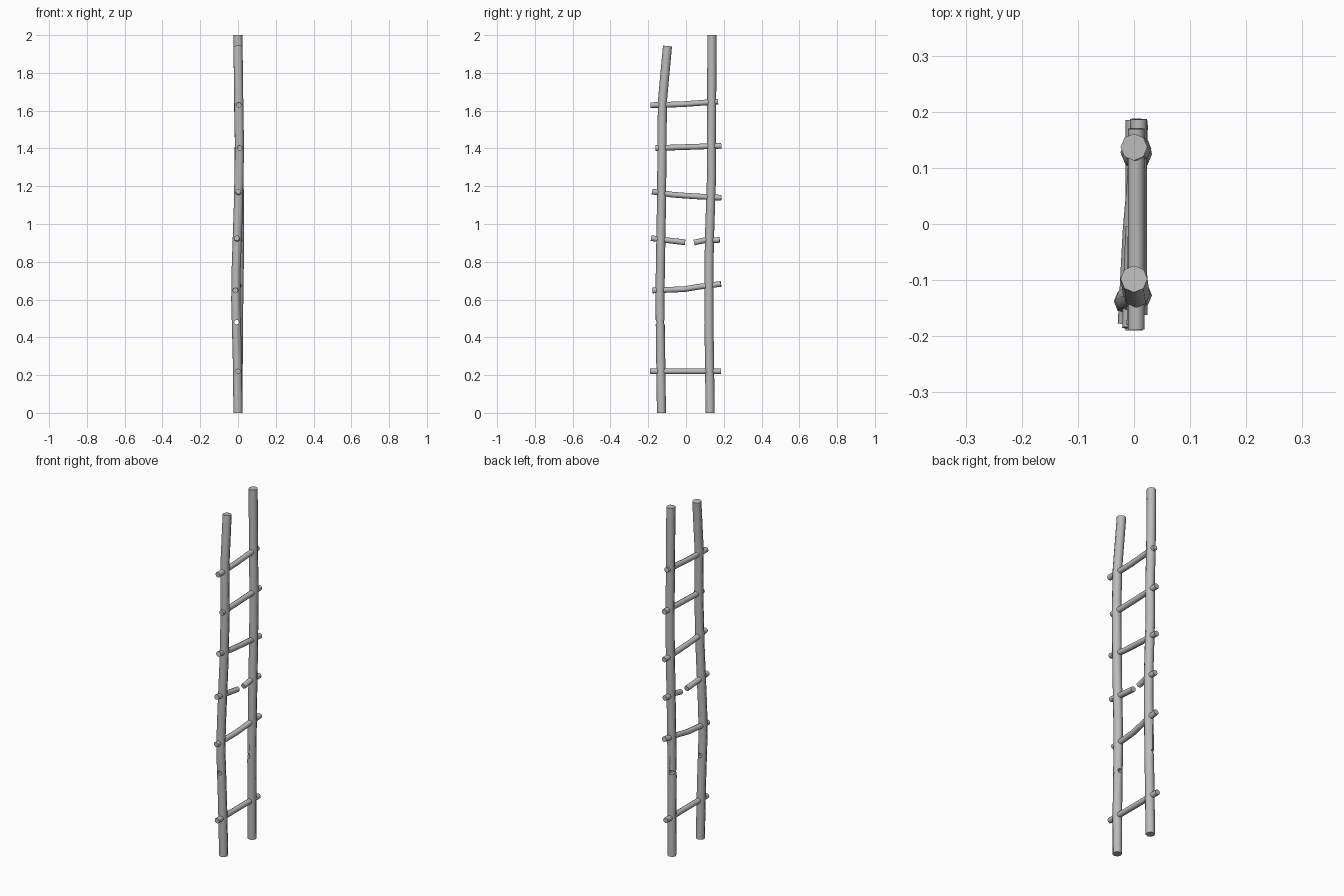
import bpy
import bmesh
import math
from mathutils import Vector

default = bpy.data.objects.get("Cube")
if default:
    bpy.data.objects.remove(default, do_unlink=True)

grey = bpy.data.materials.new("weathered grey")
grey.use_nodes = True
colour = (0.5, 0.5, 0.5, 1)
grey.diffuse_color = colour
grey.node_tree.nodes["Principled BSDF"].inputs["Base Color"].default_value = colour


def pole(name, path, radius, sides=8):
    """Capped tube whose rings follow a bent path."""
    pts = [Vector(p) for p in path]
    bm = bmesh.new()
    rings = []
    for i, p in enumerate(pts):
        along = (pts[min(i + 1, len(pts) - 1)] - pts[max(i - 1, 0)]).normalized()
        u = Vector((1, 0, 0))
        u = (u - along * u.dot(along)).normalized()
        v = along.cross(u)
        turns = [2 * math.pi * k / sides for k in range(sides)]
        rings.append([bm.verts.new(p + radius * (u * math.cos(a) + v * math.sin(a)))
                      for a in turns])
    for a, b in zip(rings, rings[1:]):
        for k in range(sides):
            n = (k + 1) % sides
            bm.faces.new((a[k], a[n], b[n], b[k]))
    bm.faces.new(rings[0][::-1])
    bm.faces.new(rings[-1])
    mesh = bpy.data.meshes.new(name)
    bm.to_mesh(mesh)
    bm.free()
    mesh.materials.append(grey)
    obj = bpy.data.objects.new(name, mesh)
    bpy.context.collection.objects.link(obj)
    return obj


# Uprights, slightly crooked
front_post = pole("front_post", [
    (0, -0.13, 0), (-0.004, -0.134, 0.3), (-0.012, -0.138, 0.6), (-0.01, -0.136, 0.75),
    (0.002, -0.13, 1.1), (0.008, -0.127, 1.4), (0.004, -0.125, 1.65), (0, -0.098, 1.942)], 0.024)
back_post = pole("back_post", [
    (0, 0.128, 0), (0.002, 0.122, 0.45), (0.007, 0.122, 0.8), (0.008, 0.125, 0.95),
    (0.006, 0.135, 1.25), (0.007, 0.134, 1.45), (0.003, 0.136, 1.65), (0, 0.137, 2)], 0.024)

# Empty socket left by the missing rung
socket = pole("socket_cutter", [(-0.007, -0.3, 0.48), (-0.007, 0.3, 0.48)], 0.013)
socket.hide_render = True
socket.hide_set(True)
for post in (front_post, back_post):
    cut = post.modifiers.new("socket", "BOOLEAN")
    cut.operation = "DIFFERENCE"
    cut.solver = "EXACT"
    cut.object = socket

# Rungs, lowest first, with one snapped in the middle
rungs = {
    "rung_1": [(0, -0.19, 0.22), (0, 0.185, 0.22)],
    "rung_2": [(-0.014, -0.178, 0.648), (-0.005, -0.01, 0.655),
               (0.002, 0.07, 0.668), (0.009, 0.185, 0.683)],
    "broken_rung_front": [(-0.006, -0.185, 0.925), (-0.004, -0.1, 0.914), (0, -0.005, 0.903)],
    "broken_rung_back": [(0.004, 0.043, 0.902), (0.006, 0.1, 0.914), (0.01, 0.178, 0.915)],
    "rung_4": [(0.002, -0.18, 1.172), (0.003, -0.07, 1.155),
               (0.005, 0.04, 1.147), (0.008, 0.187, 1.139)],
    "rung_5": [(0.009, -0.162, 1.402), (0.008, 0.02, 1.408), (0.008, 0.187, 1.414)],
    "rung_6": [(0.004, -0.188, 1.629), (0.004, -0.02, 1.634), (0.004, 0.17, 1.648)],
}
parts = [front_post, back_post]
parts += [pole(name, path, 0.015) for name, path in rungs.items()]

# Rounded sides, crisp ends
for obj in parts:
    bpy.ops.object.select_all(action="DESELECT")
    obj.select_set(True)
    bpy.context.view_layer.objects.active = obj
    bpy.ops.object.shade_smooth_by_angle(angle=math.radians(50))
